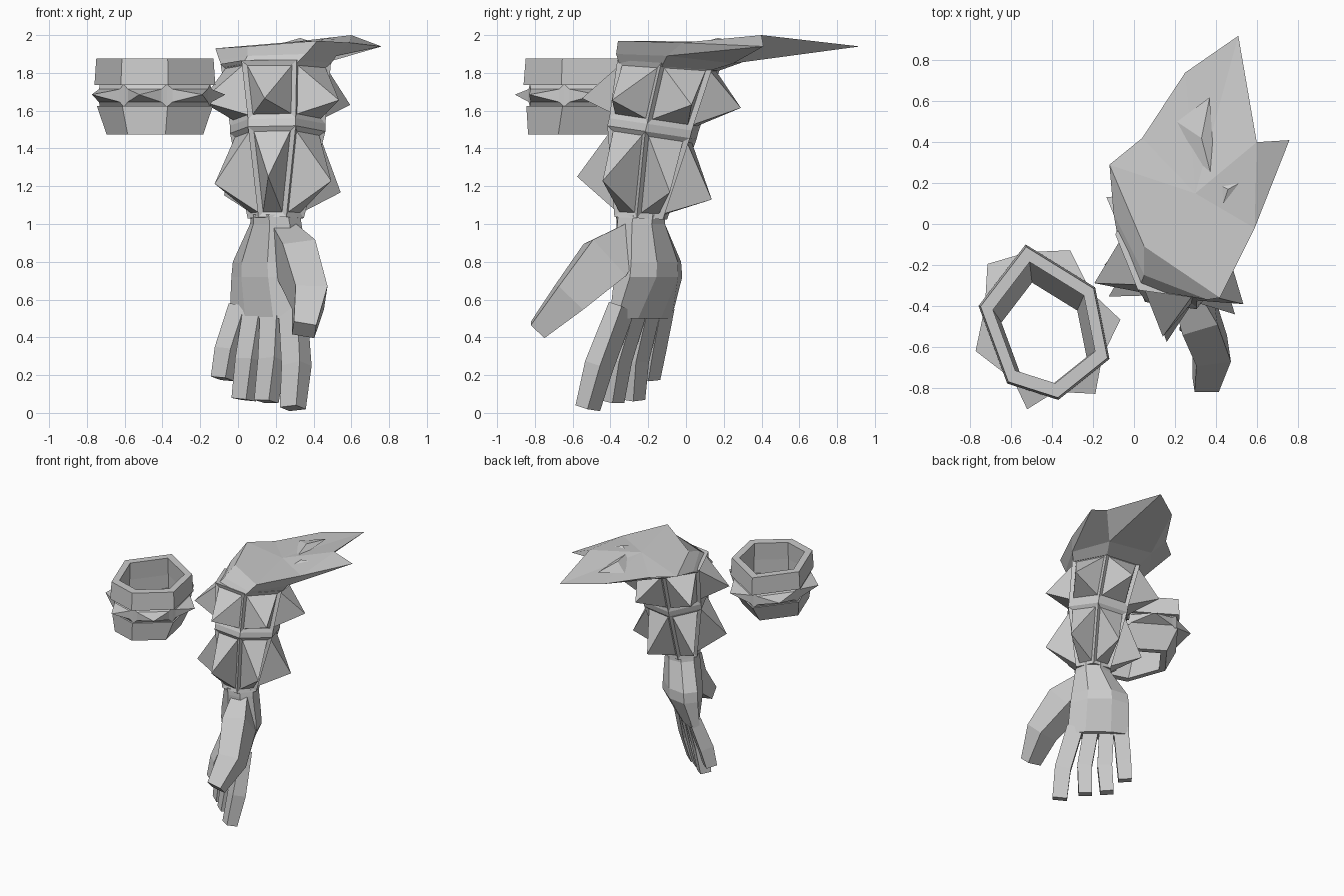
import bpy, bmesh, math
from mathutils import Vector

cube = bpy.data.objects.get("Cube")
if cube:
    bpy.data.objects.remove(cube)

grey = bpy.data.materials.new("stone grey")
grey.use_nodes = True
colour = (0.6, 0.6, 0.6, 1)
grey.diffuse_color = colour
grey.node_tree.nodes["Principled BSDF"].inputs["Base Color"].default_value = colour


def finish(bm, name):
    bmesh.ops.recalc_face_normals(bm, faces=bm.faces[:])
    mesh = bpy.data.meshes.new(name)
    bm.to_mesh(mesh)
    bm.free()
    mesh.materials.append(grey)
    obj = bpy.data.objects.new(name, mesh)
    bpy.context.collection.objects.link(obj)


def bridge(bm, a, b):
    n = len(a)
    return [bm.faces.new((a[i], a[(i + 1) % n], b[(i + 1) % n], b[i])) for i in range(n)]


def stack(bm, rings, closed=False):
    """Skin a list of point rings; returns the side faces of each level."""
    loops = [[bm.verts.new(p) for p in ring] for ring in rings]
    pairs = list(zip(loops, loops[1:]))
    if closed:
        pairs.append((loops[-1], loops[0]))
    levels = [bridge(bm, a, b) for a, b in pairs]
    if not closed:
        bm.faces.new(loops[0])
        bm.faces.new(loops[-1])
    return levels


def spike(bm, face, tip, margin, depth):
    """Sink a panel into a face and raise a pyramid from it."""
    bm.normal_update()
    bmesh.ops.inset_individual(bm, faces=[face], thickness=margin, depth=-depth,
                               use_even_offset=True)
    poked = bmesh.ops.poke(bm, faces=[face])
    poked["verts"][0].co = tip


def hexagon(x, y, z, r, slope):
    pts = []
    for i in range(6):
        a = math.radians(52 + 60 * i)
        dy = r * math.sin(a)
        pts.append(Vector((x + r * math.cos(a), y + dy, z + slope * dy)))
    return pts


# Spiked forearm guard: two tiers of sunken panels
bm = bmesh.new()
levels = stack(bm, [hexagon(0.2, -0.24, 1.03, 0.15, -0.05),
                    hexagon(0.21, -0.18, 1.485, 0.255, -0.15),
                    hexagon(0.21, -0.17, 1.525, 0.255, -0.15),
                    hexagon(0.2, -0.09, 1.85, 0.295, -0.07)])
for level, cx, cy, z, reach, slope in ((0, 0.21, -0.22, 1.19, 0.36, -0.17),
                                       (2, 0.2, -0.13, 1.64, 0.425, -0.06)):
    for i, face in enumerate(levels[level]):
        a = math.radians(82 + 60 * i)
        dy = reach * math.sin(a)
        spike(bm, face, (cx + reach * math.cos(a), cy + dy, z + slope * dy), 0.027, 0.012)
finish(bm, "forearm_guard")

# Flared cuff that sweeps back into a pointed flap
bm = bmesh.new()
low = [bm.verts.new(p) for p in hexagon(0.2, -0.09, 1.83, 0.285, -0.07)]
rim = [bm.verts.new(p) for p in ((0.45, 0.25, 1.85), (0.09, 0.31, 1.86), (-0.1, 0.05, 1.87),
                                 (0.05, -0.25, 1.89), (0.36, -0.37, 1.9), (0.52, -0.1, 1.89))]
bridge(bm, low, rim)
bm.faces.new(low)
outline = [((0.51, 0.92, 1.94), 0), ((0.25, 0.74, 1.94), 1), ((0.04, 0.42, 1.93), 1),
           ((-0.12, 0.29, 1.93), 2), ((0.05, -0.11, 1.94), 3), ((0.42, -0.36, 1.97), 4),
           ((0.59, -0.02, 1.96), 5), ((0.76, 0.41, 1.94), 5), ((0.6, 0.4, 2.0), 0)]
edge = [(bm.verts.new(p), rim[k]) for p, k in outline]
for (p, a), (q, b) in zip(edge, edge[1:] + edge[:1]):
    bm.faces.new((p, q, a) if a is b else (p, q, b, a))
top = [p for p, _ in edge]
bm.faces.new(top[6:])
top.pop(7)
peak = bm.verts.new((0.3, 0.15, 1.965))
for p, q in zip(top, top[1:] + top[:1]):
    bm.faces.new((p, q, peak))
finish(bm, "cuff_flap")

# Torn slivers lying on the flap
for side, pts in (("large", ((0.21, 0.5, 1.95), (0.37, 0.62, 1.96), (0.4, 0.15, 1.96), (0.33, 0.42, 1.985))),
                  ("small", ((0.4, 0.2, 1.96), (0.57, 0.23, 1.97), (0.43, 0.08, 1.96), (0.46, 0.17, 1.985)))):
    bm = bmesh.new()
    v = [bm.verts.new(p) for p in pts]
    for tri in ((0, 1, 2), (0, 1, 3), (1, 2, 3), (2, 0, 3)):
        bm.faces.new([v[k] for k in tri])
    finish(bm, side + "_torn_sliver")

# Palm: eight-sided sections turned across the hand, with a raised back ridge
across = Vector((0.78, -0.63, 0))
through = Vector((0.63, 0.78, 0))


def palm_ring(x, y, z, wide, deep):
    ring = []
    for i in range(8):
        a = math.radians(22.5 + 45 * i)
        ring.append(Vector((x, y, z)) + across * wide * 1.08 * math.cos(a)
                    + through * deep * 1.08 * math.sin(a))
    return ring


bm = bmesh.new()
stack(bm, [palm_ring(0.2, -0.24, 1.05, 0.125, 0.125), palm_ring(0.2, -0.24, 1.0, 0.135, 0.12),
           palm_ring(0.17, -0.2, 0.8, 0.21, 0.13), palm_ring(0.17, -0.2, 0.72, 0.22, 0.13),
           palm_ring(0.15, -0.24, 0.5, 0.23, 0.06)])
finish(bm, "palm")


def digit(name, path, sizes, side):
    """Four-sided tapering digit along a path; sizes are half widths and depths."""
    pts = [Vector(p) for p in path]
    rings = []
    for i, p in enumerate(pts):
        t = (pts[min(i + 1, len(pts) - 1)] - pts[max(i - 1, 0)]).normalized()
        a = (side - t * side.dot(t)).normalized()
        b = t.cross(a)
        w, d = sizes[i]
        rings.append([p + a * w * s + b * d * r for s, r in ((1, 1), (-1, 1), (-1, -1), (1, -1))])
    bm = bmesh.new()
    stack(bm, rings)
    finish(bm, name)


# Fingers and thumb
fingers = {"index_finger": ((0.29, -0.34, 0.56), (0.31, -0.46, 0.25), (0.29, -0.52, 0.025)),
           "middle_finger": ((0.19, -0.27, 0.56), (0.18, -0.36, 0.28), (0.15, -0.39, 0.06)),
           "ring_finger": ((0.1, -0.2, 0.56), (0.06, -0.27, 0.28), (0.03, -0.28, 0.07)),
           "little_finger": ((0.02, -0.13, 0.56), (-0.05, -0.18, 0.33), (-0.08, -0.2, 0.18))}
for name, path in fingers.items():
    k = 1.1 if name == "index_finger" else 1
    digit(name, path, [(0.056 * k, 0.045), (0.055 * k, 0.052), (0.05 * k, 0.042)], across)
digit("thumb", ((0.23, -0.27, 0.95), (0.31, -0.43, 0.81), (0.38, -0.62, 0.61), (0.35, -0.785, 0.44)),
      [(0.06, 0.07), (0.09, 0.13), (0.085, 0.09), (0.06, 0.05)], Vector((1, 0.15, 0)))

# Separate six-sided bracelet: two bands around a spiked core
centre = Vector((-0.44, -0.49, 0))
corners = [Vector(c + (0,)) for c in ((-0.53, -0.1), (-0.19, -0.31), (-0.12, -0.66),
                                      (-0.37, -0.86), (-0.62, -0.78), (-0.76, -0.4))]


def band(profile):
    bm = bmesh.new()
    rings = [[centre + (c - centre) * scale + Vector((0, shift, z)) for c in corners]
             for scale, z, shift in profile]
    return bm, stack(bm, rings, closed=True)


for name, profile in (
        ("bracelet_upper_band", ((1, 1.735, 0), (0.97, 1.875, 0), (0.78, 1.875, 0), (0.8, 1.735, 0))),
        ("bracelet_lower_band", ((0.8, 1.475, -0.05), (0.96, 1.625, 0), (0.78, 1.625, 0), (0.65, 1.475, -0.05)))):
    bm, levels = band(profile)
    finish(bm, name)
bm, levels = band(((0.91, 1.62, 0), (0.91, 1.74, 0), (0.8, 1.74, 0), (0.8, 1.62, 0)))
for i, face in enumerate(levels[0]):
    a, b = corners[i], corners[(i + 1) % 6]
    out = Vector(((a - b).y, (b - a).x, 0)).normalized()
    spike(bm, face, (a + b) / 2 + out * 0.09 + Vector((0, 0, 1.685)), 0.026, 0.015)
finish(bm, "bracelet_core")
